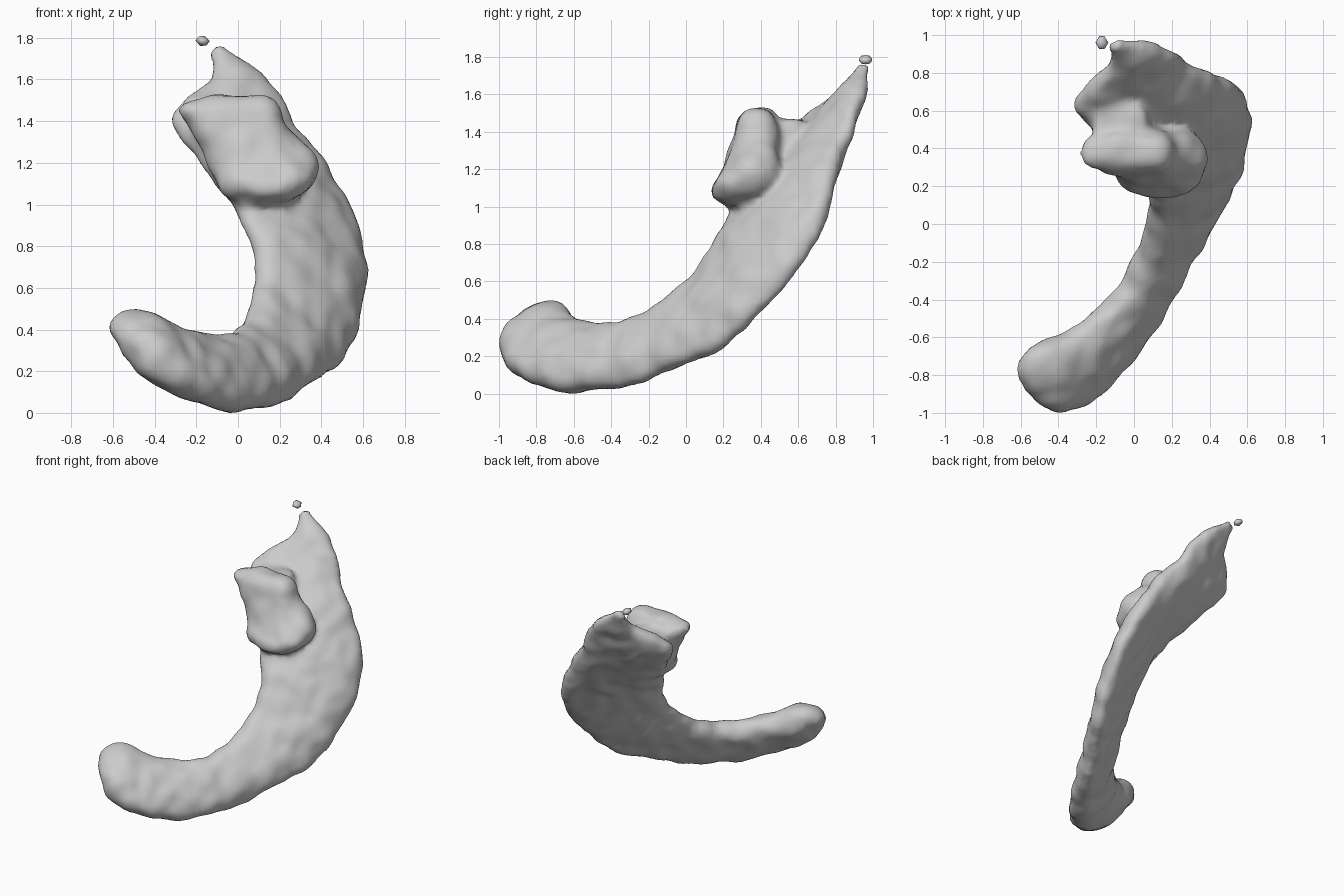
import bpy, bmesh, math
from mathutils import Vector

if "Cube" in bpy.data.objects:
    bpy.data.objects.remove(bpy.data.objects["Cube"])

SIDES = 24

def power(v, e):
    return math.copysign(abs(v) ** e, v)

def ring(center, a, b, n, bow=Vector()):
    """Super-ellipse around center with half axes a and b, middle pushed by bow."""
    pts = []
    for i in range(SIDES):
        t = 2 * math.pi * i / SIDES
        u = power(math.cos(t), 2 / n)
        pts.append(center + a * u + b * power(math.sin(t), 2 / n) + bow * (1 - u * u))
    return pts

def loft(bm, rings):
    rows = [[bm.verts.new(p) for p in r] for r in rings]
    for r0, r1 in zip(rows, rows[1:]):
        for i in range(SIDES):
            j = (i + 1) % SIDES
            bm.faces.new((r0[i], r0[j], r1[j], r1[i]))
    bm.faces.new(rows[0][::-1])
    bm.faces.new(rows[-1])

def resample(rows, steps):
    """Catmull-Rom interpolation of rows of numbers."""
    out = []
    for k in range(len(rows) - 1):
        p = [rows[max(0, min(len(rows) - 1, k + d))] for d in (-1, 0, 1, 2)]
        for s in range(steps):
            t = s / steps
            out.append([0.5 * (2 * b + (c - a) * t + (2 * a - 5 * b + 4 * c - d) * t * t
                               + (3 * b - a - 3 * c + d) * t ** 3) for a, b, c, d in zip(*p)])
    out.append(list(rows[-1]))
    return out

def upright_loft(bm, levels):
    """Stacked horizontal sections given as height, x range, y range."""
    loft(bm, [ring(Vector(((x0 + x1) / 2, (y0 + y1) / 2, z)), Vector(((x1 - x0) / 2, 0, 0)),
                   Vector((0, (y1 - y0) / 2, 0)), 2.4)
              for z, x0, x1, y0, y1 in resample(levels, 2)])

# Curved band: inner edge xyz, outer edge xyz, thickness
band = [
    (-.61, -.74, .40, -.55, -.88, .29, .12),
    (-.53, -.65, .45, -.42, -.99, .23, .25),
    (-.32, -.57, .38, -.20, -.89, .09, .24),
    (-.15, -.45, .36, .00, -.66, .02, .22),
    (-.03, -.30, .38, .18, -.37, .04, .20),
    (.04, -.12, .47, .34, -.10, .13, .19),
    (.08, .03, .60, .49, .17, .25, .19),
    (.09, .13, .73, .59, .40, .45, .19),
    (.06, .19, .85, .61, .59, .67, .20),
    (.00, .27, .97, .58, .70, .86, .20),
    (-.10, .38, 1.12, .50, .76, 1.03, .21),
    (-.19, .48, 1.24, .40, .80, 1.20, .21),
    (-.32, .61, 1.41, .28, .86, 1.37, .18),
    (-.25, .71, 1.50, .20, .91, 1.52, .14),
    (-.13, .84, 1.62, .09, .96, 1.64, .11),
    (-.13, .94, 1.74, -.08, .97, 1.76, .05),
]
bm = bmesh.new()
rows = resample(band, 4)
mids = [(Vector(r[:3]) + Vector(r[3:6])) / 2 for r in rows]
rings = []
for k, r in enumerate(rows):
    tangent = mids[min(k + 1, len(mids) - 1)] - mids[max(k - 1, 0)]
    half = (Vector(r[3:6]) - Vector(r[:3])) / 2
    normal = tangent.cross(half).normalized()
    side = 1 if normal.dot(Vector((1, -1, 0))) > 0 else -1
    bow = normal * side * 0.025 * math.sin(math.pi * k / (len(rows) - 1)) ** 2
    rings.append(ring(mids[k], half, normal * (r[6] / 2), 2.3, bow))
loft(bm, rings)

# Front lump
upright_loft(bm, [
    (1.00, .02, .23, .22, .34), (1.05, -.07, .31, .15, .45),
    (1.12, -.12, .38, .14, .51), (1.20, -.15, .40, .20, .51),
    (1.30, -.19, .31, .23, .51), (1.40, -.25, .23, .26, .50),
    (1.47, -.28, .20, .27, .49), (1.52, -.15, .16, .32, .45)])
# Bridge joining the lump to the band
upright_loft(bm, [
    (1.10, -.08, .12, .36, .56), (1.25, -.17, .10, .40, .60),
    (1.38, -.23, .09, .42, .66), (1.46, -.20, .05, .42, .64)])

bmesh.ops.recalc_face_normals(bm, faces=bm.faces)
mesh = bpy.data.meshes.new("curved_body")
bm.to_mesh(mesh)
bm.free()
body = bpy.data.objects.new("curved_body", mesh)
bpy.context.collection.objects.link(body)

# Fuse the parts, then soften and roughen the skin
fuse = body.modifiers.new("fuse", 'REMESH')
fuse.mode = 'VOXEL'
fuse.voxel_size = 0.025
fuse.use_smooth_shade = True
soft = body.modifiers.new("soften", 'SMOOTH')
soft.factor = 0.5
soft.iterations = 3
clouds = bpy.data.textures.new("bumps", 'CLOUDS')
clouds.noise_scale = 0.12
clouds.noise_depth = 0
rough = body.modifiers.new("roughen", 'DISPLACE')
rough.texture = clouds
rough.strength = 0.025
rough.mid_level = 0.45

# Loose fragment above the upper tip
bpy.ops.mesh.primitive_ico_sphere_add(subdivisions=1, radius=1, location=(-.17, .96, 1.785))
bit = bpy.context.object
bit.name = "loose_fragment"
bit.scale = (.036, .04, .027)
bit.rotation_euler = (0, .4, 0)
bpy.ops.object.shade_smooth()
